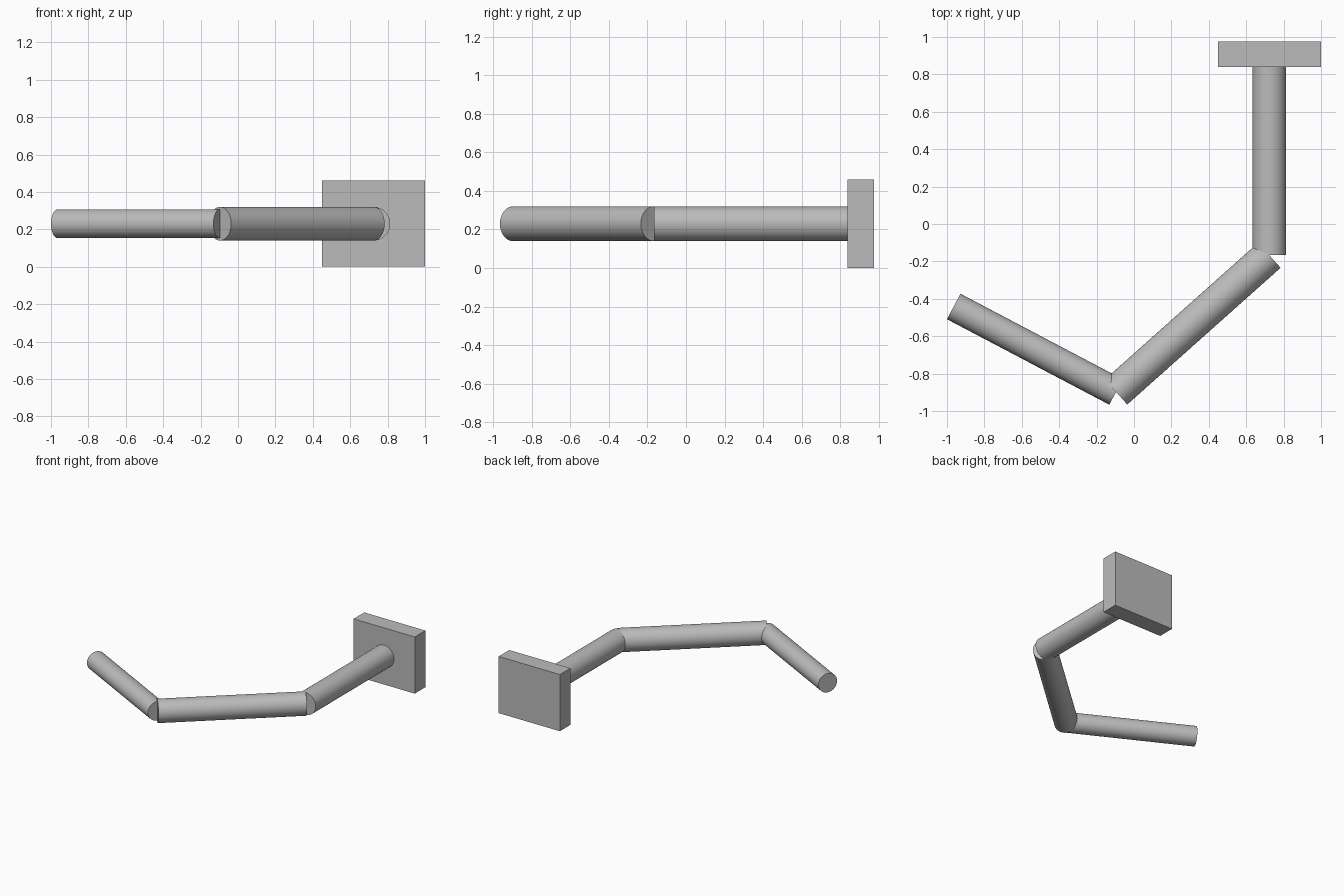
import bpy, math
from mathutils import Vector

if "Cube" in bpy.data.objects:
    bpy.data.objects.remove(bpy.data.objects["Cube"])

grey = bpy.data.materials.new("grey")
grey.diffuse_color = (0.5, 0.5, 0.5, 1)
grey.use_nodes = True
grey.node_tree.nodes["Principled BSDF"].inputs["Base Color"].default_value = grey.diffuse_color
Z = 0.23  # height of the arm axis


def tube(name, start, end, radius):
    a, b = Vector((*start, Z)), Vector((*end, Z))
    bpy.ops.mesh.primitive_cylinder_add(vertices=64, radius=radius,
                                        depth=(b - a).length, location=(a + b) / 2)
    ob = bpy.context.object
    ob.name = name
    ob.rotation_euler = (b - a).to_track_quat('Z', 'Y').to_euler()
    ob.data.materials.append(grey)
    bpy.ops.object.shade_smooth_by_angle(angle=math.radians(30))


# Mounting plate
bpy.ops.mesh.primitive_cube_add(size=1, location=(0.725, 0.907, Z))
plate = bpy.context.object
plate.name = "mounting_plate"
plate.scale = (0.55, 0.136, 0.46)
plate.data.materials.append(grey)

# Three arm segments meeting at two joints
shoulder, elbow, wrist, tip = (0.724, 0.845), (0.724, -0.167), (-0.096, -0.898), (-0.964, -0.441)
tube("upper_arm", shoulder, elbow, 0.09)
tube("middle_arm", elbow, wrist, 0.09)
tube("end_arm", wrist, tip, 0.077)
